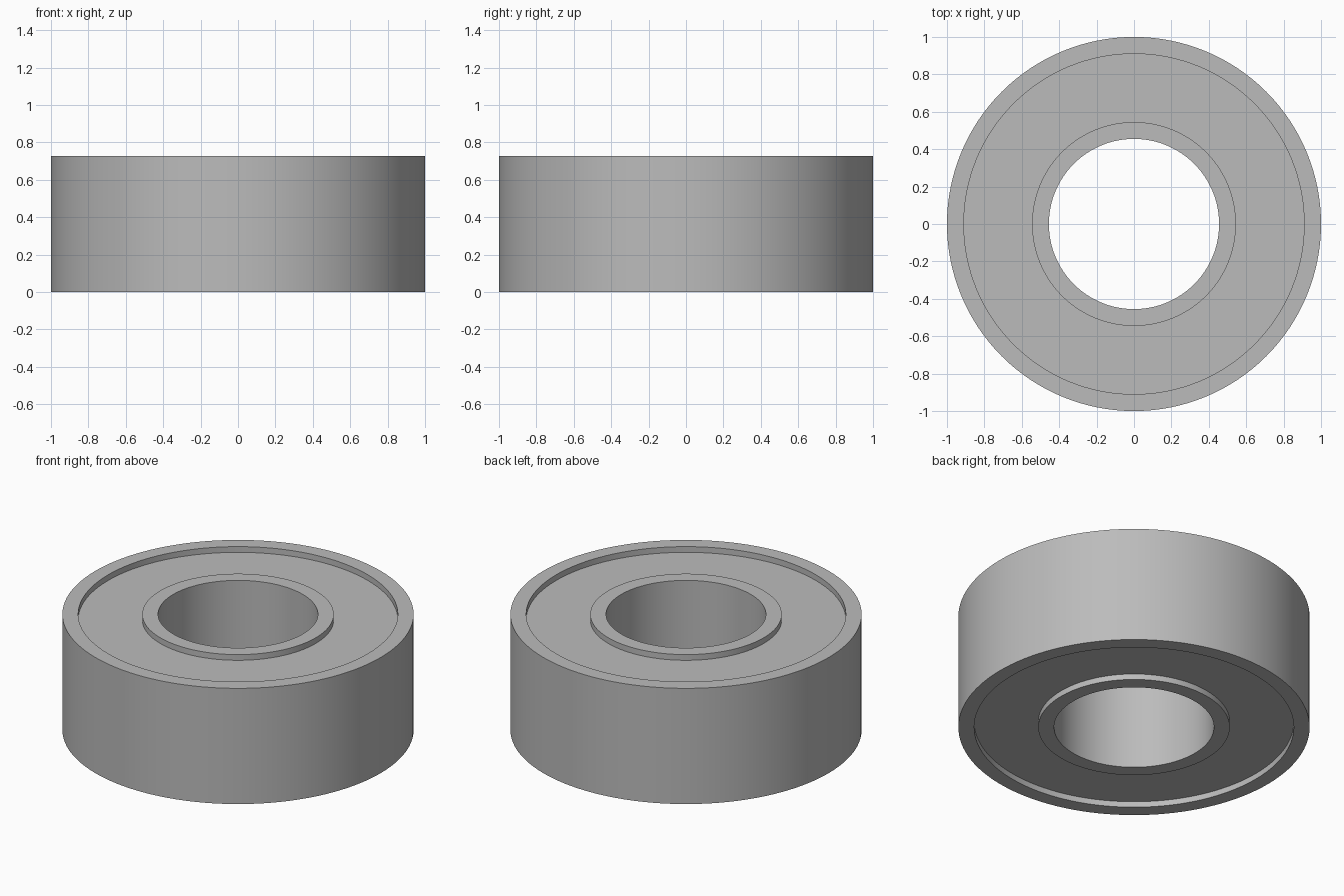
import bpy
import bmesh
from math import tau, radians
from mathutils import Matrix

cube = bpy.data.objects.get("Cube")
if cube:
    bpy.data.objects.remove(cube, do_unlink=True)

SEGMENTS = 128
HEIGHT = 0.727      # full thickness of the bearing
RECESS = 0.036      # depth of the shield below the ring faces
OVERLAP = 0.02      # how far the shield is seated into each ring

BORE, INNER_LIP = 0.455, 0.545
OUTER_LIP, OUTSIDE = 0.91, 1.0

steel = bpy.data.materials.new("steel grey")
steel.use_nodes = True
grey = (0.5, 0.5, 0.5, 1.0)
steel.diffuse_color = grey
steel.node_tree.nodes["Principled BSDF"].inputs["Base Color"].default_value = grey


def ring(name, r_in, r_out, z_low, z_high):
    """Revolve a rectangular section around the z axis."""
    bm = bmesh.new()
    section = [(r_in, z_low), (r_out, z_low), (r_out, z_high), (r_in, z_high)]
    loops = []
    for i in range(SEGMENTS):
        turn = Matrix.Rotation(tau * i / SEGMENTS, 3, "Z")
        loops.append([bm.verts.new(turn.col[0] * r + turn.col[2] * z) for r, z in section])
    for i, here in enumerate(loops):
        after = loops[(i + 1) % SEGMENTS]
        for k in range(4):
            n = (k + 1) % 4
            bm.faces.new((here[k], after[k], after[n], here[n]))
    bmesh.ops.recalc_face_normals(bm, faces=bm.faces)
    mesh = bpy.data.meshes.new(name)
    bm.to_mesh(mesh)
    bm.free()
    mesh.materials.append(steel)
    obj = bpy.data.objects.new(name, mesh)
    bpy.context.collection.objects.link(obj)
    return obj


# Two raised rings and the recessed shield between them
parts = [
    ring("outer_ring", OUTER_LIP, OUTSIDE, 0, HEIGHT),
    ring("inner_ring", BORE, INNER_LIP, 0, HEIGHT),
    ring("shield", INNER_LIP - OVERLAP, OUTER_LIP + OVERLAP, RECESS, HEIGHT - RECESS),
]

# Smooth round walls with sharp rims
bpy.ops.object.select_all(action="DESELECT")
for part in parts:
    part.select_set(True)
bpy.context.view_layer.objects.active = parts[0]
bpy.ops.object.shade_smooth_by_angle(angle=radians(30))
